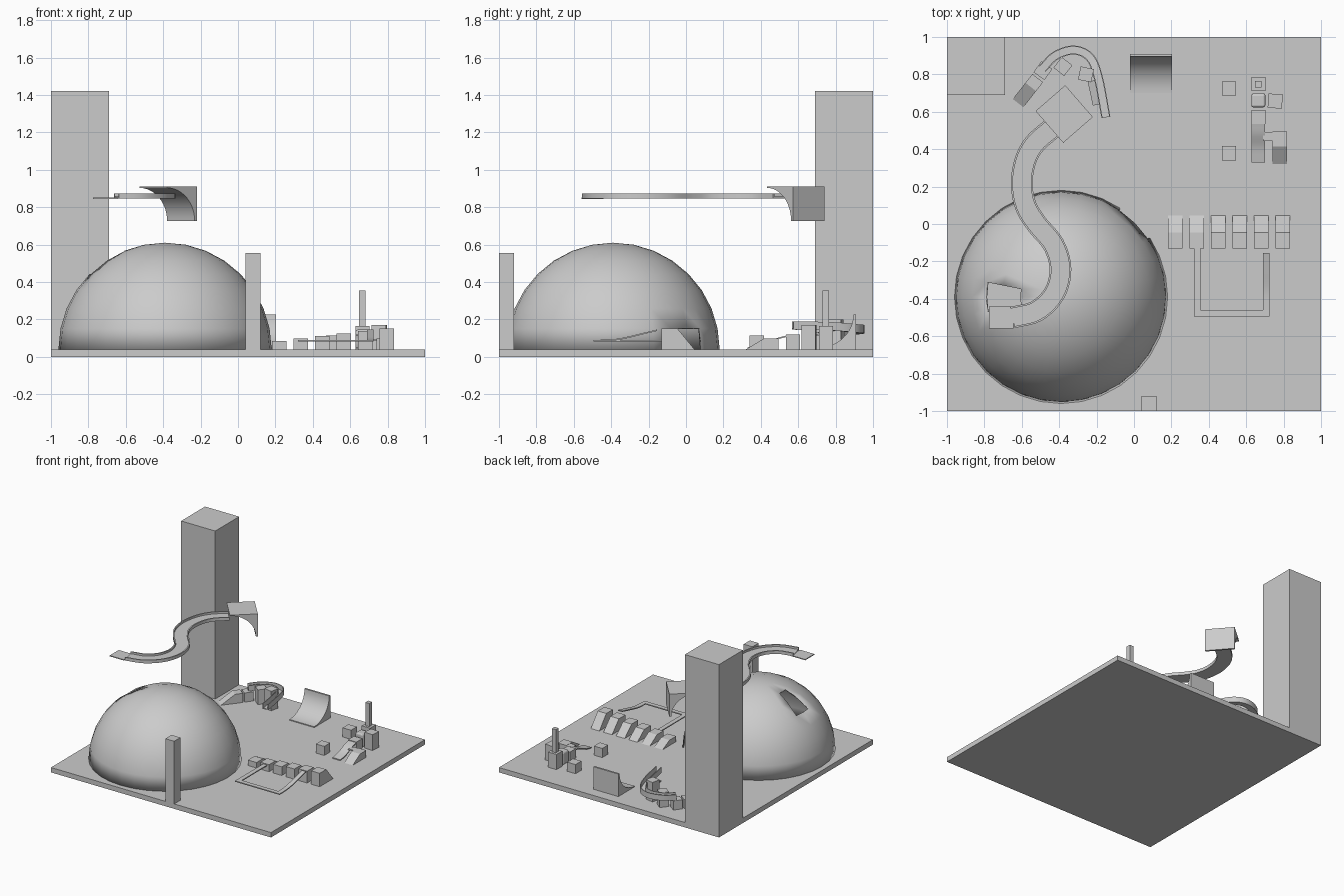
import bpy, bmesh, math
from mathutils import Vector, Matrix

if "Cube" in bpy.data.objects:
    bpy.data.objects.remove(bpy.data.objects["Cube"])

BASE = 0.04


def finish(name, bm, smooth=False):
    bmesh.ops.recalc_face_normals(bm, faces=bm.faces)
    me = bpy.data.meshes.new(name)
    bm.to_mesh(me)
    bm.free()
    ob = bpy.data.objects.new(name, me)
    bpy.context.collection.objects.link(ob)
    if smooth:
        bpy.ops.object.select_all(action='DESELECT')
        ob.select_set(True)
        bpy.context.view_layer.objects.active = ob
        bpy.ops.object.shade_smooth_by_angle(angle=math.radians(35))
    return ob


def box(name, x, y, z, sx, sy, top, rot=0):
    """Box with base at z and its upper face at top."""
    bm = bmesh.new()
    bmesh.ops.create_cube(bm, size=1, matrix=Matrix.Translation((x, y, (z + top) / 2))
                          @ Matrix.Rotation(math.radians(rot), 4, 'Z')
                          @ Matrix.Diagonal((sx, sy, top - z, 1)))
    return finish(name, bm)


def prism(name, profile, width, loc, rot=0, smooth=False):
    """Extrude a (y, z) profile along x, centred on loc."""
    bm = bmesh.new()
    m = Matrix.Translation(loc) @ Matrix.Rotation(math.radians(rot), 4, 'Z')
    f = bm.faces.new([bm.verts.new(m @ Vector((-width / 2, y, z))) for y, z in profile])
    r = bmesh.ops.extrude_face_region(bm, geom=[f])
    vs = [v for v in r['geom'] if isinstance(v, bmesh.types.BMVert)]
    bmesh.ops.translate(bm, vec=m.to_3x3() @ Vector((width, 0, 0)), verts=vs)
    return finish(name, bm, smooth)


def spline(pts, n=5):
    """Smooth path through the points."""
    p = [Vector(q) for q in pts]
    p = [2 * p[0] - p[1]] + p + [2 * p[-1] - p[-2]]
    out = []
    for a, b, c, d in zip(p, p[1:], p[2:], p[3:]):
        for i in range(n):
            t = i / n
            out.append(0.5 * (2 * b + (c - a) * t + (2 * a - 5 * b + 4 * c - d) * t * t
                              + (3 * b - a - 3 * c + d) * t ** 3))
    return out + [p[-2]]


def sweep(name, path, profile, smooth=True):
    """Sweep an (across, up) profile along a path, kept upright."""
    bm = bmesh.new()
    rings = []
    for i, p in enumerate(path):
        t = path[min(i + 1, len(path) - 1)] - path[max(i - 1, 0)]
        side = Vector((t.y, -t.x, 0)).normalized()
        rings.append([bm.verts.new(p + side * a + Vector((0, 0, h))) for a, h in profile])
    k = len(profile)
    for r, s in zip(rings, rings[1:]):
        for j in range(k):
            bm.faces.new((r[j], r[(j + 1) % k], s[(j + 1) % k], s[j]))
    bm.faces.new(rings[0])
    bm.faces.new(rings[-1])
    return finish(name, bm, smooth)


def trough(w, h, t):
    return [(-w, 0), (w, 0), (w, h), (w - t, h), (w - t, t), (t - w, t), (t - w, h), (-w, h)]


# base plate, tower and corner post
box("base_plate", 0, 0, 0, 2, 2, BASE)
box("tower", -0.845, 0.845, BASE, 0.31, 0.31, 1.42)
box("front_post", 0.08, -0.96, BASE, 0.08, 0.08, 0.555)

# dome shell with a doorway and a roof opening
bm = bmesh.new()
bmesh.ops.create_uvsphere(bm, u_segments=32, v_segments=16, radius=0.57)
bmesh.ops.delete(bm, geom=[v for v in bm.verts if v.co.z < -0.001], context='VERTS')
gone = []
for f in bm.faces:
    c = f.calc_center_median()
    ang = math.degrees(math.atan2(c.y, c.x)) % 360
    up = math.degrees(math.atan2(c.z, math.hypot(c.x, c.y)))
    if (33 < ang < 57 and up < 11) or (168 < ang < 192 and 45 < up < 67):
        gone.append(f)
bmesh.ops.delete(bm, geom=gone, context='FACES')
dome = finish("dome", bm, True)
dome.location = (-0.39, -0.39, BASE)
sol = dome.modifiers.new("shell", 'SOLIDIFY')
sol.thickness = 0.01
sol.offset = -1

# raised S-shaped slide with its end plate
s_path = spline([(x, y, 0.847) for x, y in
                 [(-0.65, -0.5), (-0.52, -0.465), (-0.425, -0.37), (-0.393, -0.24),
                  (-0.43, -0.11), (-0.52, 0.0), (-0.58, 0.1), (-0.6, 0.22),
                  (-0.58, 0.34), (-0.53, 0.43), (-0.44, 0.51)]])
sweep("s_slide", s_path, trough(0.058, 0.026, 0.01))
box("slide_end_plate", -0.71, -0.5, 0.845, 0.13, 0.118, 0.852)

# quarter pipes: one standing, one hung upside down
arc = [(0.195 * math.sin(t), 0.185 - 0.178 * math.cos(t))
       for t in (i * math.pi / 24 for i in range(12, -1, -1))]
quarter = [(0, 0), (0.21, 0), (0.21, 0.185)] + arc
prism("quarter_pipe", quarter, 0.225, (0.09, 0.70, BASE), smooth=True)
a = math.radians(-49)
mid = Vector((-0.373, 0.588, 0.91)) + Vector((math.sin(a), -math.cos(a), 0)) * 0.105
prism("hung_quarter_pipe", [(y, -z) for y, z in quarter], 0.225, mid, -49, True)

# row of six ramps, each a little taller
for i in range(6):
    h = 0.045 + 0.013 * i
    prism(f"row_ramp_{i + 1}", [(-0.13, 0), (0.045, 0), (-0.045, h), (-0.13, h)],
          0.078, (0.22 + 0.115 * i, 0, BASE))

# U-shaped track in front of the row
strip = [(-0.018, 0), (0.018, 0), (0.018, 0.008), (-0.018, 0.008)]
box("track_left", 0.338, -0.295, 0.083, 0.036, 0.33, 0.091)
box("track_cross", 0.522, -0.477, 0.083, 0.405, 0.036, 0.091)
sweep("track_right", spline([(0.707, -0.46, 0.083), (0.707, -0.36, 0.09),
                             (0.707, -0.25, 0.115), (0.707, -0.155, 0.138)]), strip)

# right cluster of blocks
for i, (x, y, top, rot) in enumerate([(0.508, 0.725, 0.115, 0), (0.508, 0.378, 0.115, 0),
                                      (0.665, 0.748, 0.165, 0), (0.665, 0.572, 0.118, 0),
                                      (0.755, 0.657, 0.17, -4)]):
    box(f"block_{i + 1}", x, y, BASE, 0.076, 0.076, top, rot)
box("block_mast", 0.665, 0.747, 0.165, 0.036, 0.036, 0.355)
rb = box("rounded_block", 0.665, 0.661, BASE, 0.076, 0.076, 0.145)
bv = rb.modifiers.new("round", 'BEVEL')
bv.width, bv.segments = 0.014, 3
prism("wedge_block", [(0.32, 0), (0.495, 0), (0.495, 0.057), (0.415, 0.057)],
      0.078, (0.78, 0, BASE))
sweep("side_strip", spline([(0.665, 0.535, 0.105), (0.665, 0.48, 0.09),
                            (0.665, 0.41, 0.06), (0.665, 0.33, 0.042)]),
      [(-0.036, 0), (0.036, 0), (0.036, 0.008), (-0.036, 0.008)])
box("side_link", 0.72, 0.468, 0.085, 0.06, 0.05, 0.095)

# back cluster: curved chute, blocks and ramps
chute = spline([(-0.49, 0.83, 0.115), (-0.42, 0.90, 0.12), (-0.32, 0.93, 0.125),
                (-0.235, 0.89, 0.13), (-0.19, 0.78, 0.14), (-0.15, 0.57, 0.145)])
sweep("curved_chute", chute, trough(0.024, 0.045, 0.006))
for i, (x, y, top, rot) in enumerate([(-0.487, 0.82, 0.115, -36), (-0.38, 0.842, 0.16, -38),
                                      (-0.257, 0.80, 0.2, -12)]):
    box(f"chute_block_{i + 1}", x, y, BASE, 0.072, 0.072, top, rot)
prism("chute_ramp_long", [(-0.17, 0), (0.0, 0), (0.0, 0.075), (-0.06, 0.075)],
      0.072, (-0.515, 0.78, BASE), -38)
prism("chute_ramp_short", [(-0.13, 0.07), (0.0, 0.09), (0.0, 0.1), (-0.13, 0.08)],
      0.045, (-0.225, 0.765, BASE), 12)
